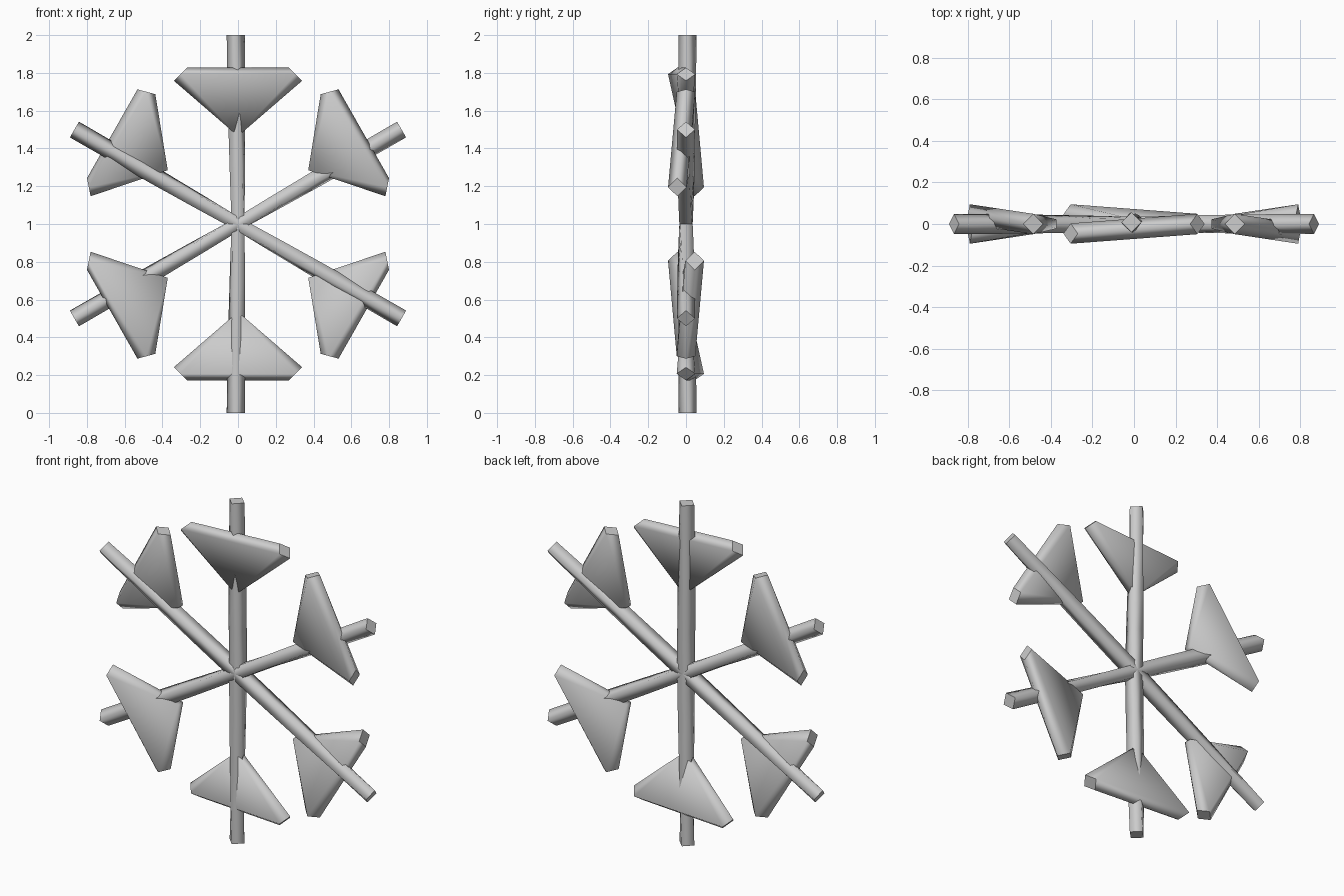
import bpy, bmesh, math
from mathutils import Vector

if "Cube" in bpy.data.objects:
    bpy.data.objects.remove(bpy.data.objects["Cube"])

grey = bpy.data.materials.new("silver_grey")
grey.diffuse_color = (0.6, 0.6, 0.6, 1)
grey.use_nodes = True
grey.node_tree.nodes["Principled BSDF"].inputs["Base Color"].default_value = grey.diffuse_color
HUB = Vector((0, 0, 1))
Y = Vector((0, 1, 0))


def finish(bm, name, cap_dirs):
    """Smooth the long sides and keep the end caps flat."""
    bmesh.ops.recalc_face_normals(bm, faces=bm.faces[:])
    for f in bm.faces:
        f.smooth = not any(f.normal.dot(d) > 0.95 for d in cap_dirs)
    me = bpy.data.meshes.new(name)
    bm.to_mesh(me)
    bm.free()
    me.materials.append(grey)
    ob = bpy.data.objects.new(name, me)
    bpy.context.collection.objects.link(ob)


def ring(centre, side, r, twist=0.0):
    """Four corners around a centre, spanned by side and y."""
    return [centre + r * (math.cos(a) * side + math.sin(a) * Y)
            for a in (twist + i * math.pi / 2 for i in range(4))]


def arm(name, deg, offset):
    """Four-sided rod from the hub, twisting an eighth turn outward."""
    a = math.radians(deg)
    out = Vector((math.sin(a), 0, math.cos(a)))
    side = Vector((math.cos(a), 0, -math.sin(a)))
    bm = bmesh.new()
    loops = []
    for t in (0, 0.25, 0.5, 0.75, 1):
        c = HUB + out * t + Vector(offset) * t
        loops.append([bm.verts.new(p) for p in
                      ring(c, side, 0.048, math.pi / 4 * (1 - t))])
    for lo, hi in zip(loops, loops[1:]):
        for i in range(4):
            j = (i + 1) % 4
            bm.faces.new((lo[i], lo[j], hi[j], hi[i]))
    bm.faces.new(loops[0])
    bm.faces.new(loops[-1])
    finish(bm, name, [out, -out])


def blade(name, near, far, tip, sx, sz, lean):
    """Triangular blade: two square ends joined to a thin inner tip.
    Ends are (x, z, cap angle in degrees); the far end leans along y."""
    bm = bmesh.new()
    caps = []
    for (x, z, deg), y in ((near, 0), (far, lean)):
        a = math.radians(deg)
        c = HUB + Vector((sx * x, y, sz * z))
        side = Vector((sx * math.cos(a), 0, sz * math.sin(a)))
        cap = side.cross(Y)
        caps.append(cap if cap.dot(c - HUB) > 0 else -cap)
        for p in ring(c, side, 0.049):
            bm.verts.new(p)
    for y in (-0.022, 0.022):
        bm.verts.new(HUB + Vector((sx * tip[0], y, sz * tip[1])))
    bmesh.ops.convex_hull(bm, input=bm.verts[:])
    bmesh.ops.dissolve_limit(bm, angle_limit=0.01, verts=bm.verts[:], edges=bm.edges[:])
    finish(bm, name, caps)


# Six arms
for i in range(6):
    offset = (-0.012, 0.008, 0) if i % 3 == 0 else (0, 0, 0)
    arm(f"arm_{i + 1}", i * 60, offset)

# Upper and lower blades
for name, sz, lean in (("top_blade", 1, -0.046), ("bottom_blade", -1, 0.046)):
    blade(name, (0.305, 0.793, -45), (-0.305, 0.793, 45), (0, 0.465), 1, sz, lean)

# Four side blades, mirrored about both axes
for sx, s in ((1, "right"), (-1, "left")):
    for sz, v in ((1, "upper"), (-1, "lower")):
        blade(f"{v}_{s}_blade", (0.485, 0.70, 15), (0.79, 0.195, 79),
              (0.372, 0.285), sx, sz, -0.046 * sx * sz)
